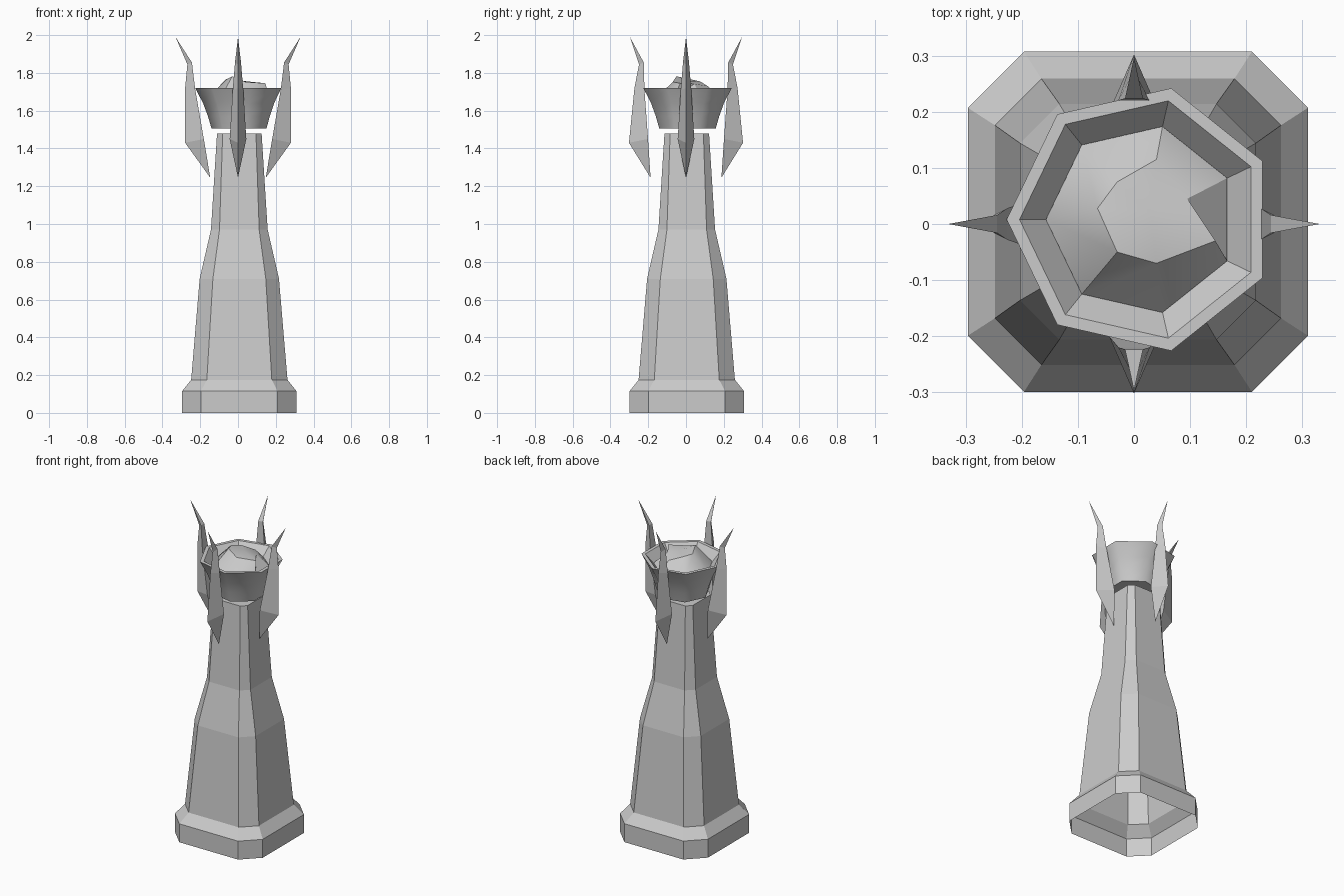
import bpy
import bmesh
from math import cos, sin, tau, pi, radians
from mathutils import Matrix

if "Cube" in bpy.data.objects:
    bpy.data.objects.remove(bpy.data.objects["Cube"])

stone = bpy.data.materials.new("grey stone")
stone.use_nodes = True
GREY = (0.6, 0.6, 0.6, 1)
stone.diffuse_color = GREY
stone.node_tree.nodes["Principled BSDF"].inputs["Base Color"].default_value = GREY


def finish(name, bm):
    mesh = bpy.data.meshes.new(name)
    bm.to_mesh(mesh)
    bm.free()
    mesh.materials.append(stone)
    obj = bpy.data.objects.new(name, mesh)
    bpy.context.collection.objects.link(obj)
    return obj


def bridge(bm, low, high):
    n = len(low)
    return [bm.faces.new((low[i], low[(i + 1) % n], high[(i + 1) % n], high[i]))
            for i in range(n)]


def smooth_by_angle(obj, degrees):
    bpy.ops.object.select_all(action="DESELECT")
    obj.select_set(True)
    bpy.context.view_layer.objects.active = obj
    bpy.ops.object.shade_smooth_by_angle(angle=radians(degrees))


# Tower: chamfered square sections, hollow and open underneath
def chamfered_square(h, f):
    return [(h, -f), (h, f), (f, h), (-f, h), (-h, f), (-h, -f), (-f, -h), (f, -h)]


bm = bmesh.new()
sections = [(0, .303, .203), (.115, .303, .203), (.175, .255, .172),
            (.71, .21, .14), (.97, .15, .105), (1.48, .118, .088)]
rings = [[bm.verts.new((x + .007, y + .004, z)) for x, y in chamfered_square(h, f)]
         for z, h, f in sections]
for low, high in zip(rings, rings[1:]):
    bridge(bm, low, high)
bm.faces.new(rings[-1])
finish("tower", bm)

# Bowl: seven-sided flared cup with a flat rim and a sloping inner wall
SIDES = 7
CX, CY = .013, .008


def heptagon(bm, r, z):
    return [bm.verts.new((CX + r * cos(pi + i * tau / SIDES),
                          CY + r * sin(pi + i * tau / SIDES), z)) for i in range(SIDES)]


bm = bmesh.new()
profile = [(.153, 1.505), (.172, 1.57), (.198, 1.64), (.24, 1.72), (.217, 1.72), (.17, 1.665)]
rings = [heptagon(bm, r, z) for r, z in profile]
for k, (low, high) in enumerate(zip(rings, rings[1:])):
    for face in bridge(bm, low, high):
        face.smooth = k < 3
bm.faces.new(list(reversed(rings[0])))
bm.faces.new(rings[-1])
bm.edges.ensure_lookup_table()
for edge in bm.edges:
    if any(not f.smooth for f in edge.link_faces):
        edge.smooth = False
finish("bowl", bm)

# Embers: jagged mound heaped in the bowl
bm = bmesh.new()
outer = heptagon(bm, .17, 1.668)
crest = [(-.065, .028, 1.765), (-.03, -.05, 1.782), (.04, -.07, 1.752), (.145, -.03, 1.745),
         (.095, .045, 1.742), (.04, .115, 1.73), (-.03, .075, 1.755)]
inner = [bm.verts.new(p) for p in crest]
peak = bm.verts.new((.03, .02, 1.757))
for i in range(SIDES):
    j = (i + 1) % SIDES
    bm.faces.new((outer[i], outer[j], inner[j]))
    bm.faces.new((outer[i], inner[j], inner[i]))
    bm.faces.new((inner[i], inner[j], peak))
smooth_by_angle(finish("embers", bm), 30)


# Claws: blades with an outer ridge and a wide inner face
def claw(name, angle, tilt):
    bm = bmesh.new()
    spin = Matrix.Rotation(angle, 3, "Z")

    def point(r, w, z):
        return bm.verts.new(spin @ Matrix(((1, 0, 0), (0, 1, 0), (0, 0, 1)))
                            .col[0].copy() * (r - (z - 1.65) * tilt)
                            + spin.col[1] * w + spin.col[2] * z)

    stations = [((.28, 1.43), (.181, .044, 1.45)), ((.28, 1.72), (.226, .028, 1.71)),
                ((.268, 1.845), (.244, .016, 1.855))]
    rings = [[point(o[0], 0, o[1]), point(n[0], n[1], n[2]), point(n[0], -n[1], n[2])]
             for o, n in stations]
    bottom, tip = point(.147, 0, 1.245), point(.331, 0, 1.99)
    for low, high in zip(rings, rings[1:]):
        bridge(bm, low, high)
    for i in range(3):
        j = (i + 1) % 3
        bm.faces.new((rings[0][j], rings[0][i], bottom))
        bm.faces.new((rings[-1][i], rings[-1][j], tip))
    bmesh.ops.recalc_face_normals(bm, faces=bm.faces)
    finish(name, bm)


for k, side in enumerate(("left", "back", "right", "front")):
    claw(side + "_claw", k * pi / 2, .1 * (k % 2))
